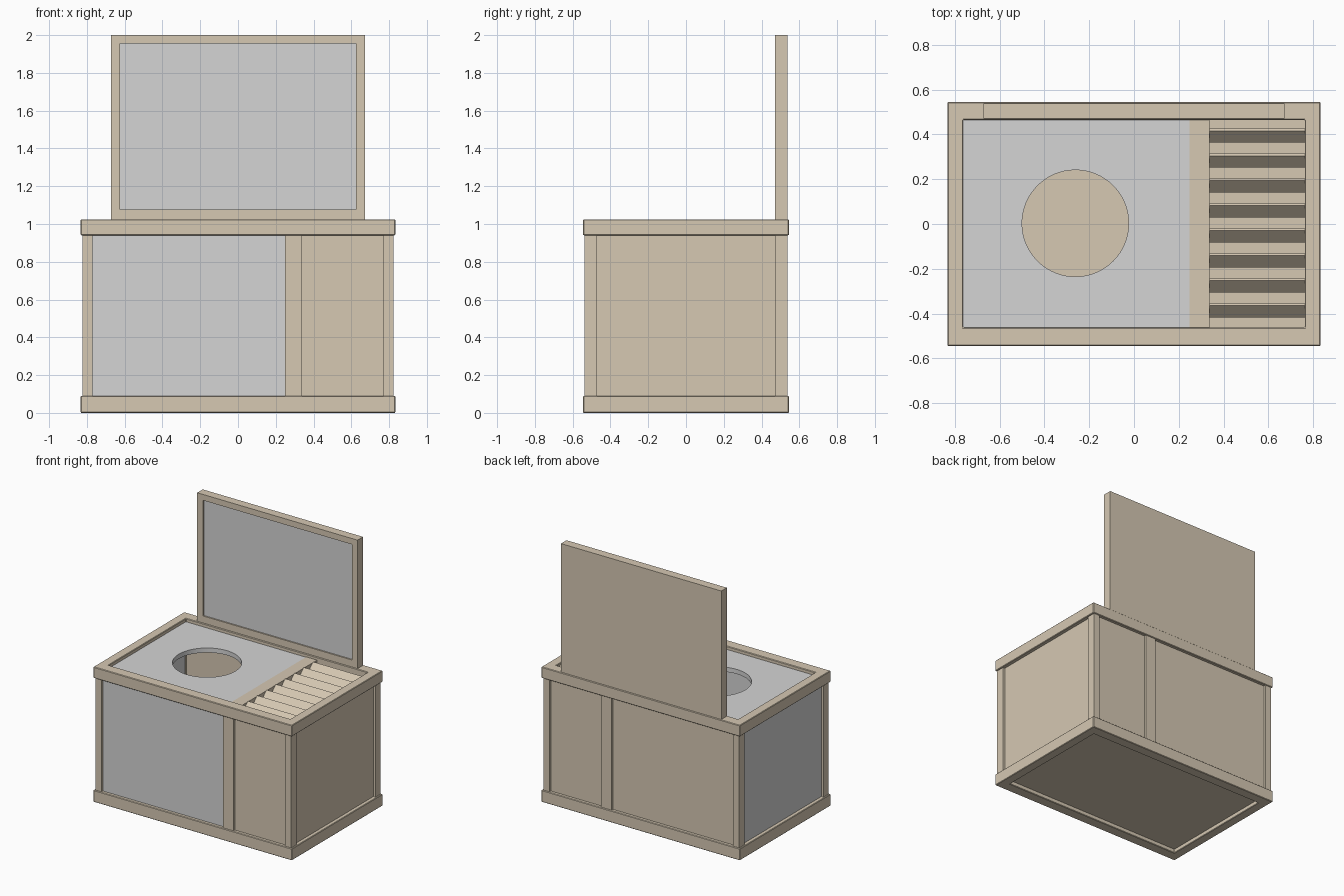
import bpy, bmesh, math
from mathutils import Matrix, Vector

if "Cube" in bpy.data.objects:
    bpy.data.objects.remove(bpy.data.objects["Cube"], do_unlink=True)


def material(name, rgb):
    m = bpy.data.materials.new(name)
    m.use_nodes = True
    m.diffuse_color = (*rgb, 1)
    m.node_tree.nodes["Principled BSDF"].inputs["Base Color"].default_value = (*rgb, 1)
    return m


WOOD = material("pale_wood", (0.67, 0.58, 0.45))
GREY = material("light_grey", (0.66, 0.66, 0.66))


def finish(name, bm, mat, bevel=0):
    bmesh.ops.recalc_face_normals(bm, faces=bm.faces)
    mesh = bpy.data.meshes.new(name)
    bm.to_mesh(mesh)
    bm.free()
    mesh.materials.append(mat)
    ob = bpy.data.objects.new(name, mesh)
    bpy.context.collection.objects.link(ob)
    if bevel:
        mod = ob.modifiers.new("soft_edge", "BEVEL")
        mod.width = bevel
        mod.segments = 1
    return ob


def box(name, x, y, z, mat=WOOD, tilt=0):
    """Box from (min, max) ranges, optionally tilted about its own x axis."""
    bm = bmesh.new()
    centre = Vector([(a + b) / 2 for a, b in (x, y, z)])
    size = [b - a for a, b in (x, y, z)]
    bmesh.ops.create_cube(bm, size=1, matrix=Matrix.Translation(centre)
                          @ Matrix.Rotation(tilt, 4, "X") @ Matrix.Diagonal((*size, 1)))
    return finish(name, bm, mat)


def ring(name, outer, inner, lo, hi, upright=False, bevel=0):
    """Rectangular frame; outer and inner are (u0, u1, v0, v1)."""
    bm = bmesh.new()

    def loop(r, d):
        u0, u1, v0, v1 = r
        corners = [(u0, v0), (u1, v0), (u1, v1), (u0, v1)]
        return [bm.verts.new((u, d, v) if upright else (u, v, d)) for u, v in corners]

    loops = [loop(outer, lo), loop(outer, hi), loop(inner, hi), loop(inner, lo)]
    for k in range(4):
        a, b = loops[k], loops[(k + 1) % 4]
        for i in range(4):
            j = (i + 1) % 4
            bm.faces.new((a[i], a[j], b[j], b[i]))
    return finish(name, bm, WOOD, bevel)


# Base and top frames
W, D = 0.833, 0.545
outer = (-W, W, -D, D)
inner = (-0.763, 0.763, -0.462, 0.465)
ring("base_frame", outer, inner, 0, 0.09, bevel=0.004)
ring("top_frame", outer, inner, 0.94, 1.025, bevel=0.004)
box("floor", (-0.765, 0.765), (-0.465, 0.465), (0.03, 0.06))

# Corner posts and the front and back divider posts
height = (0.085, 0.945)
for sx, side in ((-1, "right"), (1, "left")):
    for sy, end in ((-1, "front"), (1, "back")):
        box(f"{end}_{side}_post", sorted((sx * 0.77, sx * 0.822)),
            sorted((sy * 0.472, sy * 0.537)), height)
for sy, end in ((-1, "front"), (1, "back")):
    y = sorted((sy * 0.472, sy * 0.537))
    box(f"{end}_divider", (0.25, 0.338), y, height)
    # Wall panels set back between the posts
    y = sorted((sy * 0.485, sy * 0.52))
    box(f"{end}_wide_panel", (-0.775, 0.252), y, height, GREY if sy < 0 else WOOD)
    box(f"{end}_narrow_panel", (0.336, 0.775), y, height)
box("right_panel", (-0.805, -0.775), (-0.475, 0.475), height, GREY)
box("left_panel", (0.775, 0.805), (-0.475, 0.475), height)

# Top panel with a round opening
top = box("top_panel", (-0.763, 0.248), (-0.462, 0.465), (0.965, 1.0), GREY)
bm = bmesh.new()
bmesh.ops.create_cone(bm, cap_ends=True, segments=64, radius1=0.238, radius2=0.238,
                      depth=0.3, matrix=Matrix.Translation((-0.262, 0.003, 0.98)))
cutter = finish("opening_cutter", bm, GREY)
cutter.hide_render = True
mod = top.modifiers.new("opening", "BOOLEAN")
mod.operation = "DIFFERENCE"
mod.object = cutter
bpy.context.view_layer.objects.active = top
top.select_set(True)
bpy.ops.object.modifier_apply(modifier="opening")
bpy.data.objects.remove(cutter, do_unlink=True)
bpy.ops.object.shade_smooth_by_angle()

# Bar across the top and the tilted vent slats beside it
box("top_divider", (0.248, 0.338), (-0.462, 0.465), (0.94, 1.003))
for i in range(8):
    y = 0.395 - i * 0.1115
    box(f"vent_slat_{i + 1}", (0.338, 0.763), (y - 0.037, y + 0.037),
        (0.971, 0.985), tilt=math.radians(45))

# Upright open lid with a grey inset on its front
ring("lid_frame", (-0.673, 0.673, 1.02, 2.0), (-0.625, 0.625, 1.078, 1.955),
     0.472, 0.505, upright=True)
box("lid_back", (-0.673, 0.673), (0.505, 0.538), (1.02, 2.0))
box("lid_inset", (-0.625, 0.625), (0.482, 0.505), (1.078, 1.955), GREY)
